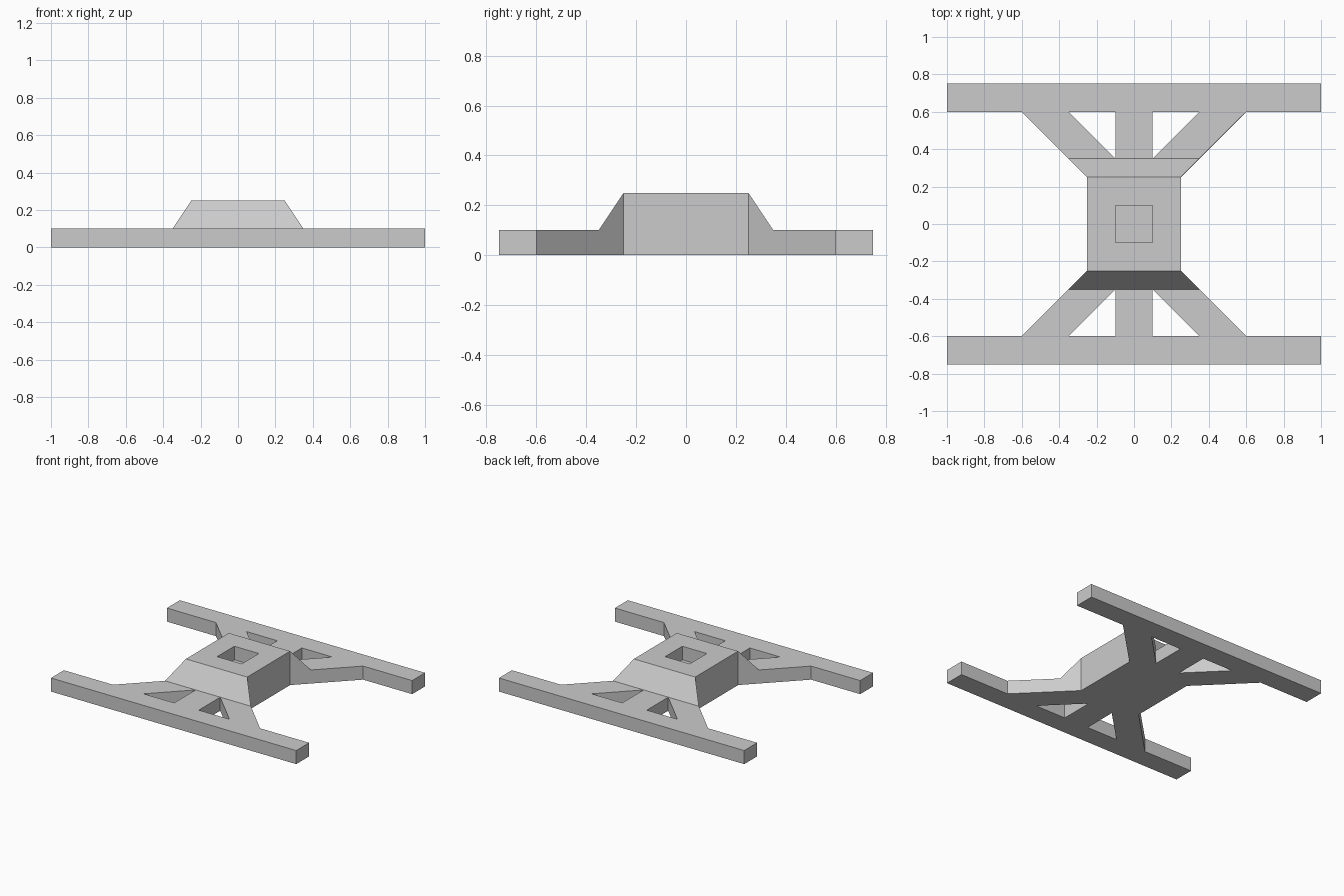
import bpy
import bmesh
from mathutils import Vector

cube = bpy.data.objects.get("Cube")
if cube:
    bpy.data.objects.remove(cube, do_unlink=True)

grey = bpy.data.materials.new("light_grey")
grey.use_nodes = True
colour = (0.6, 0.6, 0.6, 1)
grey.diffuse_color = colour
grey.node_tree.nodes["Principled BSDF"].inputs["Base Color"].default_value = colour


def prism(name, points, sweep):
    """Extrude a closed 3D outline along the sweep vector."""
    bm = bmesh.new()
    face = bm.faces.new([bm.verts.new(p) for p in points])
    result = bmesh.ops.extrude_face_region(bm, geom=[face])
    moved = [v for v in result["geom"] if isinstance(v, bmesh.types.BMVert)]
    bmesh.ops.translate(bm, verts=moved, vec=Vector(sweep))
    bmesh.ops.recalc_face_normals(bm, faces=bm.faces[:])
    mesh = bpy.data.meshes.new(name)
    bm.to_mesh(mesh)
    bm.free()
    mesh.materials.append(grey)
    obj = bpy.data.objects.new(name, mesh)
    bpy.context.collection.objects.link(obj)
    return obj


def carve(target, cutter, operation):
    """Apply a boolean and discard the cutter."""
    cutter.hide_render = True
    mod = target.modifiers.new("carve", "BOOLEAN")
    mod.operation = operation
    mod.solver = "EXACT"
    mod.object = cutter
    bpy.context.view_layer.objects.active = target
    bpy.ops.object.modifier_apply(modifier=mod.name)
    bpy.data.objects.remove(cutter, do_unlink=True)


# Plan outline: waisted body, flared struts and two long foot bars
quarter = [(0.25, 0.25), (0.6, 0.6), (1, 0.6), (1, 0.75)]
right_half = [(x, -y) for x, y in reversed(quarter)] + quarter
plan = right_half + [(-x, y) for x, y in reversed(right_half)]
frame = prism("support_frame", [(x, y, 0) for x, y in plan], (0, 0, 0.4))

# Side profile: low feet, ramps and the raised block
half_profile = [(0.25, 0.25), (0.35, 0.1), (0.9, 0.1), (0.9, -0.1)]
profile = [(-y, z) for y, z in reversed(half_profile)] + half_profile
carve(frame, prism("side_profile_cutter", [(-1.2, y, z) for y, z in profile],
                   (2.4, 0, 0)), "INTERSECT")

# Triangular windows between the straight and diagonal struts
window = [(0.1, 0.35), (0.35, 0.6), (0.1, 0.6)]
for sx in (-1, 1):
    for sy in (-1, 1):
        points = [(sx * x, sy * y, -0.1) for x, y in window]
        carve(frame, prism("window_cutter", points, (0, 0, 0.5)), "DIFFERENCE")

# Square socket in the top of the block
square = [(-0.1, -0.1), (0.1, -0.1), (0.1, 0.1), (-0.1, 0.1)]
carve(frame, prism("socket_cutter", [(x, y, 0.15) for x, y in square],
                   (0, 0, 0.3)), "DIFFERENCE")
